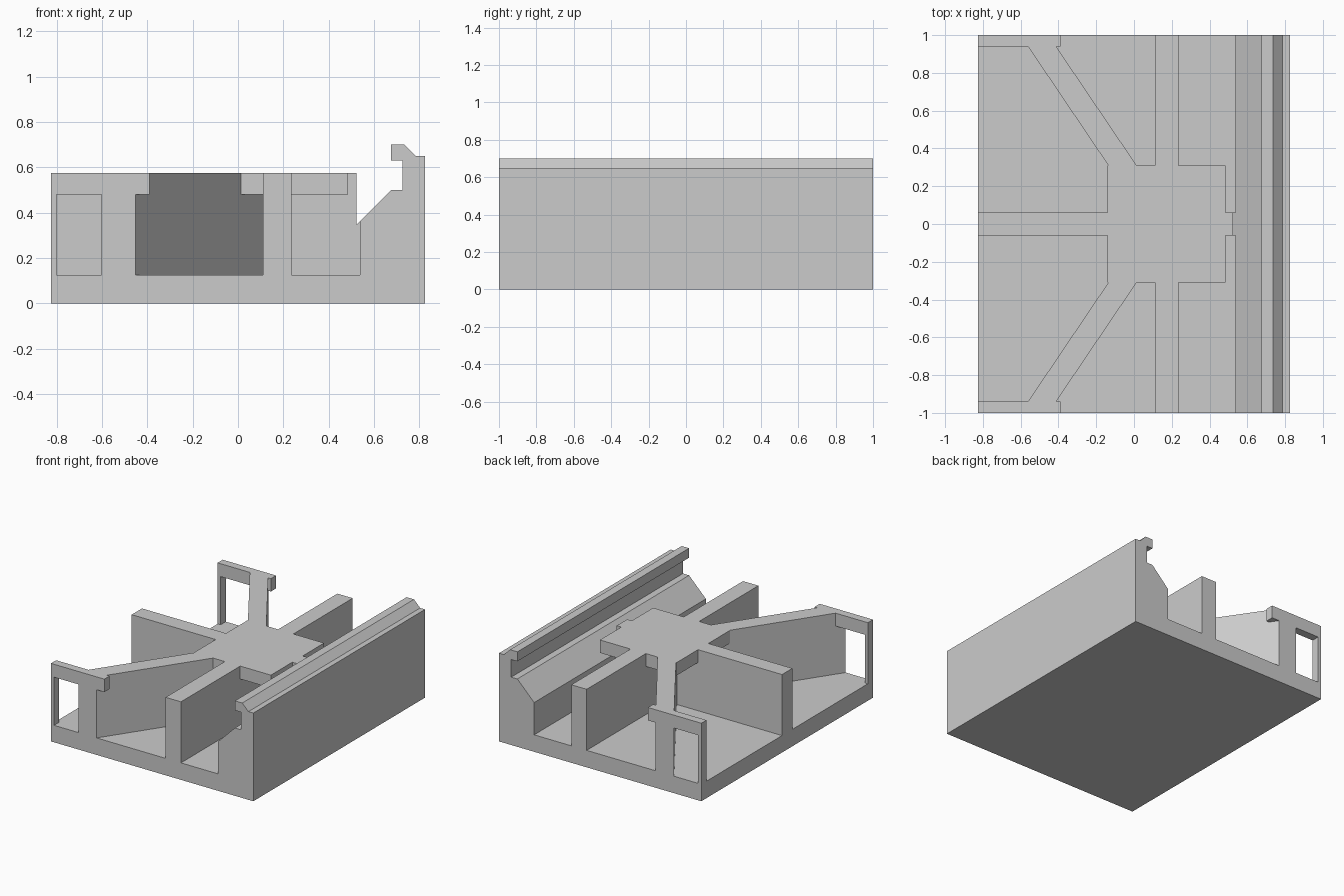
import bpy
import bmesh

cube = bpy.data.objects.get("Cube")
if cube:
    bpy.data.objects.remove(cube, do_unlink=True)

grey = bpy.data.materials.new("plain grey")
grey.use_nodes = True
colour = (0.6, 0.6, 0.6, 1)
grey.diffuse_color = colour
grey.node_tree.nodes["Principled BSDF"].inputs["Base Color"].default_value = colour

TOP, SHELF, FLOOR, SUNK = 0.575, 0.48, 0.125, 0.06


def prism(name, outline, low, high, axis="z"):
    """Extrude an (x, y) outline along z, or an (x, z) outline along y."""
    bm = bmesh.new()
    place = (lambda a, b, h: (a, b, h)) if axis == "z" else (lambda a, b, h: (a, h, b))
    face = bm.faces.new([bm.verts.new(place(a, b, low)) for a, b in outline])
    ext = bmesh.ops.extrude_face_region(bm, geom=[face])
    moved = [v for v in ext["geom"] if isinstance(v, bmesh.types.BMVert)]
    bmesh.ops.translate(bm, verts=moved, vec=place(0, 0, high - low))
    bmesh.ops.recalc_face_normals(bm, faces=bm.faces)
    mesh = bpy.data.meshes.new(name)
    bm.to_mesh(mesh)
    bm.free()
    mesh.materials.append(grey)
    obj = bpy.data.objects.new(name, mesh)
    bpy.context.scene.collection.objects.link(obj)
    return obj


def box(name, x0, x1, y0, y1, z0, z1):
    return prism(name, [(x0, y0), (x1, y0), (x1, y1), (x0, y1)], z0, z1)


# Floor slab with the hooked rail along the left side
body = prism("ribbed_tray", [
    (-0.825, 0), (0.825, 0), (0.825, 0.65), (0.785, 0.65), (0.735, 0.7),
    (0.675, 0.7), (0.675, 0.63), (0.725, 0.63), (0.725, 0.5), (0.675, 0.5),
    (0.538, 0.363), (0.538, FLOOR), (-0.825, FLOOR)], -1, 1, "y")

parts = [
    # Rib running front to back
    box("long_rib", 0.11, 0.235, -1, 1, SUNK, TOP),
    # Rib running across, its end sloping into the rail
    prism("cross_rib", [(-0.825, SUNK), (0.56, SUNK), (0.56, 0.385),
                        (0.523, 0.348), (0.523, TOP), (-0.825, TOP)],
          -0.06, 0.06, "y"),
    # Plate over the crossing
    box("centre_plate", -0.14, 0.485, -0.31, 0.31, SHELF, TOP),
]

for side, s in (("front", -1), ("back", 1)):
    # Diagonal rib, end bar and thin corner post framing a window
    parts.append(prism(side + "_diagonal_rib", [
        (-0.602, s), (-0.453, s), (0.21, s * 0.02), (0.06, s * 0.02)], SUNK, TOP))
    y0, y1 = sorted((s, s * 0.94))
    parts.append(box(side + "_end_bar", -0.825, -0.39, y0, y1, SHELF, TOP))
    parts.append(box(side + "_corner_post", -0.825, -0.8, y0, y1, SUNK, TOP))

# Fuse all parts into one solid moulding
bpy.context.view_layer.objects.active = body
for part in parts:
    mod = body.modifiers.new("join " + part.name, "BOOLEAN")
    mod.operation = "UNION"
    mod.solver = "EXACT"
    mod.object = part
    bpy.ops.object.modifier_apply(modifier=mod.name)
    bpy.data.objects.remove(part, do_unlink=True)
